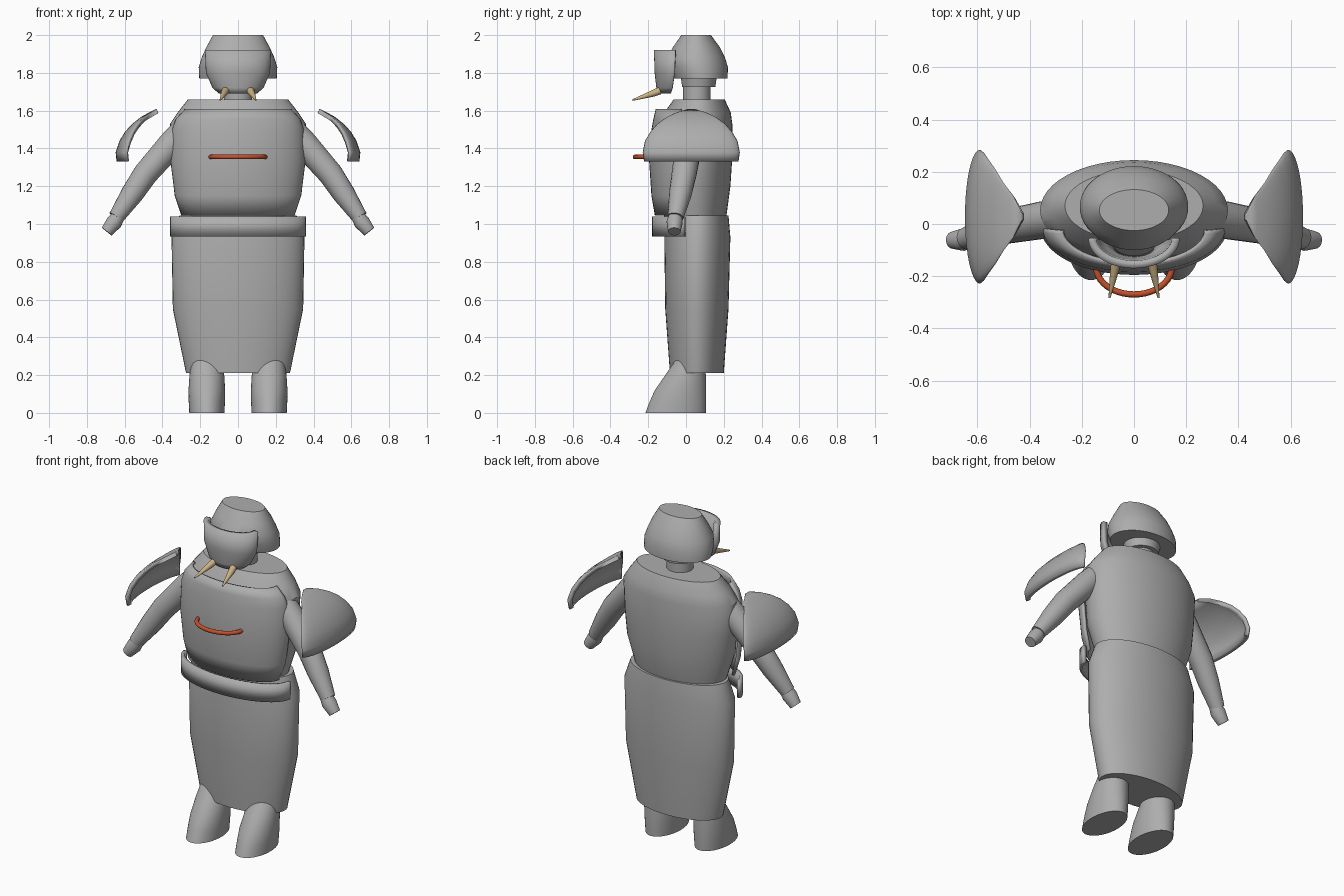
import bpy, bmesh
from math import sin, cos, pi, radians
from mathutils import Vector

cube = bpy.data.objects.get("Cube")
if cube:
    bpy.data.objects.remove(cube)


def material(name, rgb):
    m = bpy.data.materials.new(name)
    m.use_nodes = True
    m.diffuse_color = (*rgb, 1)
    bsdf = next(n for n in m.node_tree.nodes if n.type == 'BSDF_PRINCIPLED')
    bsdf.inputs["Base Color"].default_value = (*rgb, 1)
    return m


GREY = material("grey", (0.42, 0.42, 0.42))
TAN = material("ivory tan", (0.6, 0.45, 0.23))
ORANGE = material("burnt orange", (0.55, 0.08, 0.025))


def skin(name, rows, mat=GREY, closed=True, thickness=0):
    """Skin rows of points; closed rows are capped, open rows become a shell."""
    bm = bmesh.new()
    grid = [[bm.verts.new(p) for p in row] for row in rows]
    n = len(grid[0])
    for low, high in zip(grid, grid[1:]):
        for i in range(n if closed else n - 1):
            j = (i + 1) % n
            bm.faces.new((low[i], low[j], high[j], high[i]))
    if closed:
        bm.faces.new(grid[0][::-1])
        bm.faces.new(grid[-1])
        bmesh.ops.recalc_face_normals(bm, faces=bm.faces)
    mesh = bpy.data.meshes.new(name)
    bm.to_mesh(mesh)
    bm.free()
    mesh.materials.append(mat)
    mesh.polygons.foreach_set("use_smooth", [True] * len(mesh.polygons))
    mesh.set_sharp_from_angle(angle=radians(35))
    obj = bpy.data.objects.new(name, mesh)
    bpy.context.collection.objects.link(obj)
    if thickness:
        mod = obj.modifiers.new("thickness", 'SOLIDIFY')
        mod.thickness = thickness
        mod.offset = -1
    return obj


def body(name, profile, cx=0, n=48):
    """Stack of ellipses given as height, half width, front y, back y."""
    rows = []
    for z, rx, y0, y1 in profile:
        rows.append([(cx + rx * cos(2 * pi * i / n),
                      (y0 + y1) / 2 + (y1 - y0) / 2 * sin(2 * pi * i / n), z)
                     for i in range(n)])
    return skin(name, rows)


def front_shell(name, profile, thickness, n=32):
    """Curved plate given as height, half width, edge y, front y."""
    angles = [pi * (i / n - 0.5) for i in range(n + 1)]
    rows = [[(hw * sin(a), ye + (yf - ye) * cos(a), z) for a in angles]
            for z, hw, ye, yf in profile]
    return skin(name, rows, closed=False, thickness=thickness)


def tube(name, path, radii, mat=GREY, n=20):
    pts = [Vector(p) for p in path]
    rows = []
    for k, (p, r) in enumerate(zip(pts, radii)):
        d = pts[min(k + 1, len(pts) - 1)] - pts[max(k - 1, 0)]
        q = d.to_track_quat('Z', 'Y')
        rows.append([p + q @ Vector((r * cos(2 * pi * i / n), r * sin(2 * pi * i / n), 0))
                     for i in range(n)])
    return skin(name, rows, mat)


# Skirt, torso, neck and head
body("skirt", [(0.21, 0.275, -0.085, 0.2), (0.55, 0.345, -0.11, 0.225),
               (0.93, 0.352, -0.115, 0.235), (1.045, 0.31, -0.1, 0.225)])
body("torso", [(1.0, 0.28, -0.1, 0.2), (1.05, 0.29, -0.12, 0.215),
               (1.2, 0.34, -0.145, 0.235), (1.35, 0.353, -0.15, 0.245),
               (1.53, 0.36, -0.14, 0.245), (1.59, 0.32, -0.115, 0.237),
               (1.66, 0.265, -0.065, 0.205)])
body("neck", [(1.62, 0.075, -0.015, 0.13), (1.78, 0.075, -0.015, 0.13)])
body("neck_collar", [(1.725, 0.095, -0.02, 0.155), (1.79, 0.11, -0.03, 0.165)])
body("head", [(1.77, 0.205, -0.065, 0.22), (1.83, 0.208, -0.092, 0.222),
              (1.88, 0.193, -0.1, 0.207), (1.935, 0.168, -0.07, 0.18),
              (2.0, 0.133, -0.025, 0.132)])

# Front plates
front_shell("chest_plate", [(1.045, 0.3, -0.03, -0.165), (1.15, 0.335, -0.02, -0.183),
                            (1.33, 0.357, -0.015, -0.195), (1.5, 0.35, -0.015, -0.183),
                            (1.555, 0.33, -0.02, -0.173), (1.61, 0.28, -0.025, -0.16)], 0.015)
front_shell("belt", [(0.935, 0.36, -0.005, -0.18), (1.04, 0.36, -0.005, -0.18)], 0.02)
front_shell("face_plate", [(1.69, 0.1, -0.08, -0.15), (1.72, 0.135, -0.07, -0.157),
                           (1.8, 0.17, -0.06, -0.166), (1.92, 0.175, -0.055, -0.17)], 0.03)

# Curved handle on the chest
arc = [pi * (i / 20 - 0.5) for i in range(21)]
tube("chest_handle", [(0.145 * sin(a), -0.165 - 0.105 * cos(a), 1.355) for a in arc],
     [0.012] * len(arc), ORANGE, 12)

# Paired parts
for s, side in ((1, "left"), (-1, "right")):
    tube(side + "_tusk", [(s * 0.066, -0.14, 1.705), (s * 0.073, -0.17, 1.693),
                          (s * 0.094, -0.283, 1.656)], [0.02, 0.018, 0.004], TAN, 12)
    tube(side + "_arm", [(s * 0.27, 0.025, 1.51), (s * 0.35, 0.015, 1.425),
                         (s * 0.49, -0.01, 1.265), (s * 0.56, -0.03, 1.16),
                         (s * 0.645, -0.055, 1.035)], [0.07, 0.072, 0.066, 0.06, 0.042])
    tube(side + "_hand", [(s * 0.62, -0.055, 1.06), (s * 0.655, -0.06, 1.01),
                          (s * 0.695, -0.062, 0.96)], [0.032, 0.043, 0.033])
    body(side + "_foot", [(0, 0.093, -0.215, 0.105), (0.06, 0.096, -0.192, 0.107),
                          (0.12, 0.097, -0.165, 0.107), (0.2, 0.092, -0.11, 0.105),
                          (0.28, 0.08, -0.055, 0.1), (0.34, 0.06, -0.01, 0.09)], s * 0.165)

    # Shoulder guard: height, half depth, inner edge x, outer x
    guard = [(1.33, 0.25, 0.585, 0.643), (1.38, 0.257, 0.59, 0.648), (1.44, 0.245, 0.575, 0.628),
             (1.49, 0.215, 0.555, 0.597), (1.53, 0.18, 0.53, 0.56), (1.566, 0.13, 0.5, 0.515),
             (1.59, 0.08, 0.462, 0.472), (1.61, 0.015, 0.43, 0.432)]
    rows = [[(s * (xe + (xo - xe) * cos(a)), 0.028 + w * sin(a), z) for a in arc][::s]
            for z, w, xe, xo in guard]
    skin(side + "_shoulder_guard", rows, closed=False, thickness=0.025)
